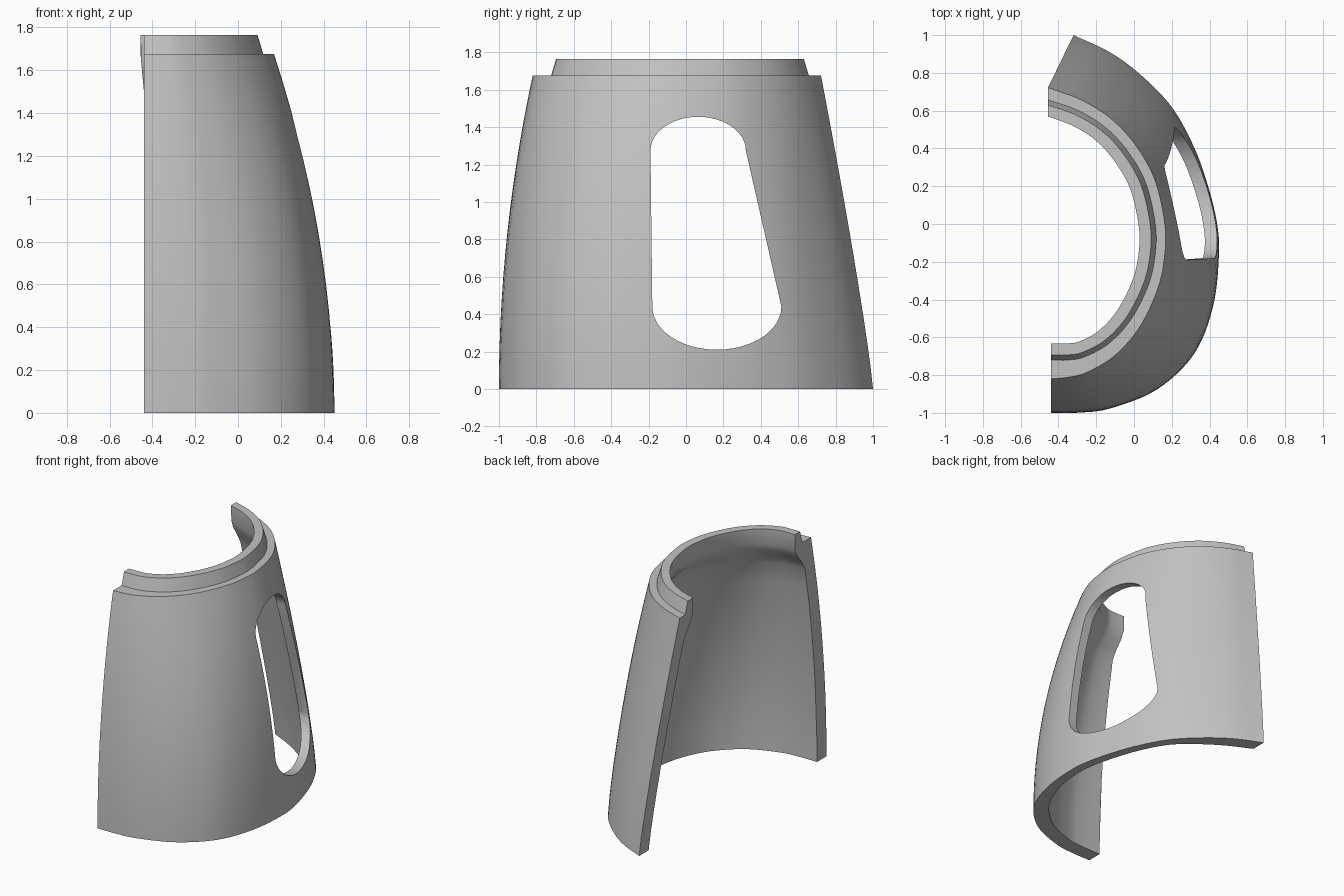
import bpy, bmesh, math
from mathutils import Vector

cube = bpy.data.objects.get("Cube")
if cube:
    bpy.data.objects.remove(cube, do_unlink=True)

SHOULDER, TOP, COLS = 1.675, 1.765, 64

# Plan curves of the outer face, from the front end round to the back end
FOOT = [(-.44, -1), (-.28, -.998), (-.12, -.975), (.125, -.874), (.32, -.685), (.42, -.43),
        (.45, -.15), (.435, .03), (.38, .24), (.312, .42), (.203, .615), (.05, .777),
        (-.12, .905), (-.32, 1)]
NECK = [(-.44, -.82), (-.35, -.812), (-.25, -.786), (-.1, -.695), (.03, -.545), (.125, -.345),
        (.162, -.17), (.163, 0), (.11, .235), (.005, .422), (-.127, .562), (-.286, .66),
        (-.455, .722)]


def smooth_curve(points, count):
    """Spline through the points, resampled at equal lengths."""
    p = [Vector(q) for q in points]
    p = [2 * p[0] - p[1]] + p + [2 * p[-1] - p[-2]]
    dense = []
    for a, b, c, d in zip(p, p[1:], p[2:], p[3:]):
        for k in range(20):
            u = k / 20
            dense.append((2 * b + (c - a) * u + (2 * a - 5 * b + 4 * c - d) * u ** 2
                          + (3 * b - a - 3 * c + d) * u ** 3) / 2)
    dense.append(p[-2])
    run = [0]
    for a, b in zip(dense, dense[1:]):
        run.append(run[-1] + (b - a).length)
    result, j = [], 0
    for i in range(count + 1):
        want = run[-1] * i / count
        while j < len(run) - 2 and run[j + 1] < want:
            j += 1
        result.append(dense[j].lerp(dense[j + 1], (want - run[j]) / (run[j + 1] - run[j])))
    return result


def ease(value, low, high):
    u = max(0, min(1, (value - low) / (high - low)))
    return u * u * (3 - 2 * u)


foot, neck = smooth_curve(FOOT, COLS), smooth_curve(NECK, COLS)
SIDE = [2 * i / COLS - 1 for i in range(COLS + 1)]  # -1 front end, 1 back end


def section(z):
    """Outer plan curve at a height; the back leans straighter than the front."""
    s = min(z / SHOULDER, 1)
    return [f.lerp(n, s ** (2 - .85 * ease(e, -.15, .75)))
            for f, n, e in zip(foot, neck, SIDE)]


def ring_row(bm, z, rim=0, wall=0, extra=0):
    """One row of vertices set inward from the outer curve."""
    curve, row = section(z), []
    for i, (p, e) in enumerate(zip(curve, SIDE)):
        along = (curve[min(i + 1, COLS)] - curve[max(i - 1, 0)]).normalized()
        out = Vector((along.y, -along.x))
        out = out.lerp(Vector((0, math.copysign(1, e))), abs(e) ** 5)
        step = .05 + (.05 if e < 0 else .015) * e * e
        thickness = .065 + .045 * (ease(-e, .05, .5) + ease(e, .45, .9))
        q = p - out * (rim * step + wall * thickness + extra)
        row.append(bm.verts.new((q.x, q.y, z)))
    return row


def finish(bm, name):
    bmesh.ops.recalc_face_normals(bm, faces=bm.faces)
    mesh = bpy.data.meshes.new(name)
    bm.to_mesh(mesh)
    bm.free()
    obj = bpy.data.objects.new(name, mesh)
    bpy.context.collection.objects.link(obj)
    return obj


# Shell: outer wall, stepped rim, inner collar, inner wall
profile = [(SHOULDER * k / 14,) for k in range(15)]
profile += [(SHOULDER, 1), (TOP, 1, 0, .027), (TOP, 1, 0, .088), (1.65, 1, 0, .092),
            (1.59, .7, .3, .07), (1.53, .2, .8, .025)]
profile += [(1.47 * k / 10, 0, 1) for k in range(10, -1, -1)]
bm = bmesh.new()
rows = [ring_row(bm, *step) for step in profile]
for a, b in zip(rows, rows[1:] + rows[:1]):
    for i in range(COLS):
        bm.faces.new((a[i], a[i + 1], b[i + 1], b[i]))
caps = [bm.faces.new([r[i] for r in rows]) for i in (0, COLS)]
bmesh.ops.triangulate(bm, faces=caps)
shell = finish(bm, "curved_shell")

# Window cutter: two half ellipses joined by straight sides
outline = []
for cy, cz, ry, rz, start in ((.065, 1.275, .255, .18, 0), (.165, .44, .345, .23, math.pi)):
    for k in range(25):
        a = start + math.pi * k / 24
        outline.append((cy + ry * math.cos(a), cz + rz * math.sin(a)))
bm = bmesh.new()
face = bm.faces.new([bm.verts.new((-.3, y, z)) for y, z in outline])
moved = bmesh.ops.extrude_face_region(bm, geom=[face])["geom"]
bmesh.ops.translate(bm, vec=(1.3, 0, 0),
                    verts=[v for v in moved if isinstance(v, bmesh.types.BMVert)])
cutter = finish(bm, "window_cutter")
cutter.hide_render = True

cut = shell.modifiers.new("window", "BOOLEAN")
cut.operation, cut.solver, cut.object = "DIFFERENCE", "EXACT", cutter
bpy.context.view_layer.objects.active = shell
shell.select_set(True)
bpy.ops.object.modifier_apply(modifier=cut.name)
bpy.data.objects.remove(cutter, do_unlink=True)

# Plain grey finish
grey = bpy.data.materials.new("plain_grey")
grey.use_nodes = True
colour = (.54, .54, .54, 1)
grey.diffuse_color = colour
grey.node_tree.nodes["Principled BSDF"].inputs["Base Color"].default_value = colour
shell.data.materials.clear()
shell.data.materials.append(grey)
bpy.ops.object.shade_smooth_by_angle(angle=math.radians(35))
